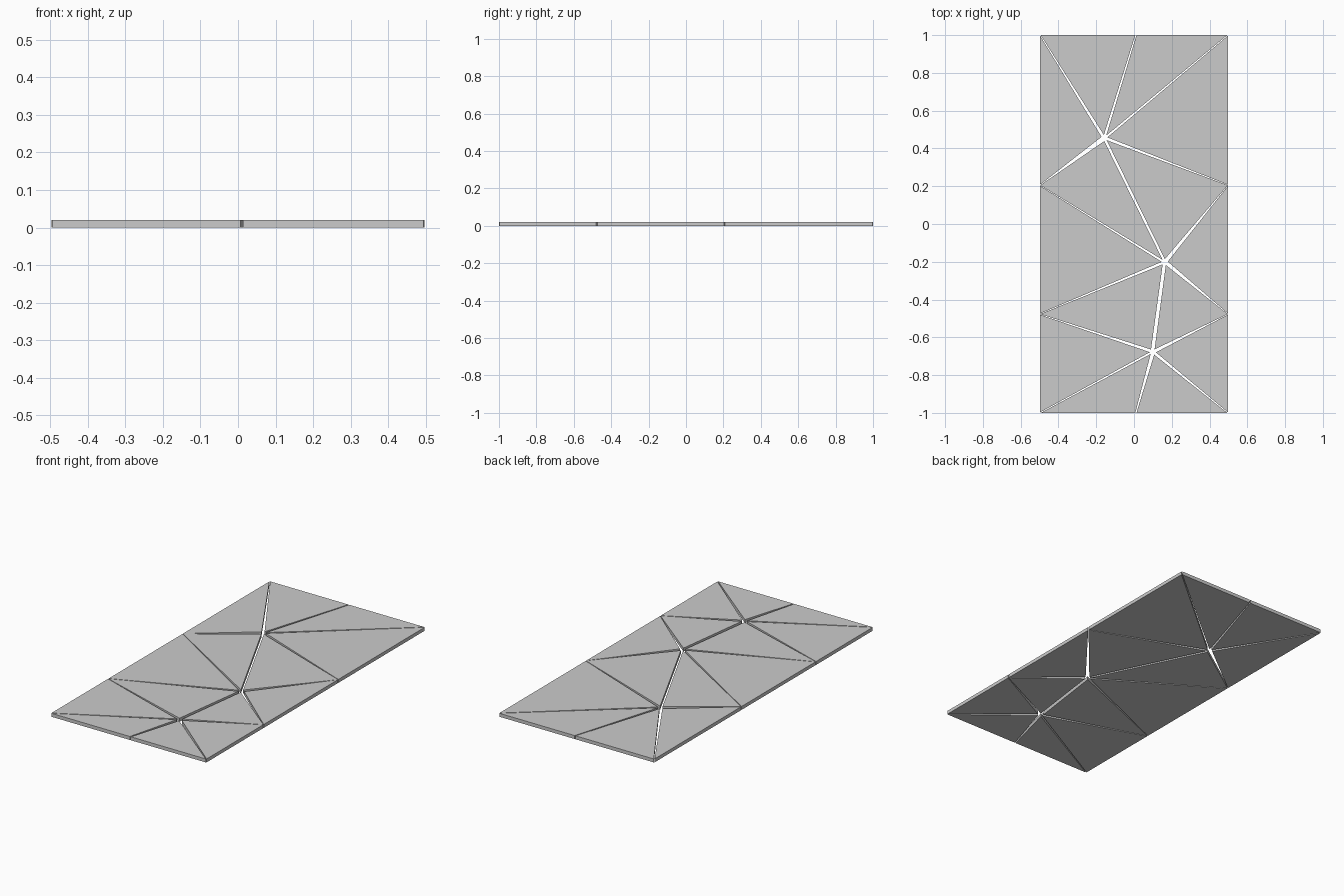
import bpy, bmesh
from mathutils import Vector

if "Cube" in bpy.data.objects:
    bpy.data.objects.remove(bpy.data.objects["Cube"])

W, H, T = 0.497, 1.0, 0.02       # half width, half length, thickness
HUB_GAP, RIM_GAP = 0.016, 0.003  # how far shard corners pull back

# Crack centres and the points where cracks reach the rim
hubs = {"a": (-0.157, 0.455), "b": (0.163, -0.202), "c": (0.1, -0.677)}
rim = {"tl": (-W, H), "tm": (0.01, H), "tr": (W, H),
       "l1": (-W, 0.205), "r1": (W, 0.205),
       "l2": (-W, -0.477), "r2": (W, -0.477),
       "bl": (-W, -H), "bm": (0.01, -H), "br": (W, -H)}
points = {k: Vector(v) for k, v in {**hubs, **rim}.items()}

shards = ["tl a tm", "tm a tr", "tl l1 a", "a r1 tr", "l1 b a", "a b r1", "l1 l2 b",
          "b r2 r1", "l2 c b", "b c r2", "l2 bl c", "bl bm c", "bm br c", "c br r2"]


def shard_outline(names):
    """Pull hub corners inward and slide rim corners along the rim."""
    centre = sum((points[n] for n in names), Vector((0, 0))) / 3
    outline = []
    for n in names:
        p = points[n]
        if n in hubs:
            p = p + (centre - p).normalized() * HUB_GAP
        else:
            for other in names:
                if other != n and other in rim:
                    p = p + (points[other] - p).normalized() * RIM_GAP
        outline.append(p)
    return outline


def add_shard(name, outline):
    """Extrude a triangular outline into a flat slab."""
    bm = bmesh.new()
    base = bm.faces.new([bm.verts.new((p.x, p.y, 0)) for p in outline])
    top = bmesh.ops.extrude_face_region(bm, geom=[base], use_keep_orig=True)["geom"]
    bmesh.ops.translate(bm, vec=(0, 0, T),
                        verts=[g for g in top if isinstance(g, bmesh.types.BMVert)])
    bmesh.ops.recalc_face_normals(bm, faces=bm.faces)
    mesh = bpy.data.meshes.new(name)
    bm.to_mesh(mesh)
    bm.free()
    bpy.context.collection.objects.link(bpy.data.objects.new(name, mesh))


# Panel shards
for i, s in enumerate(shards, 1):
    add_shard(f"panel_shard_{i:02d}", shard_outline(s.split()))
